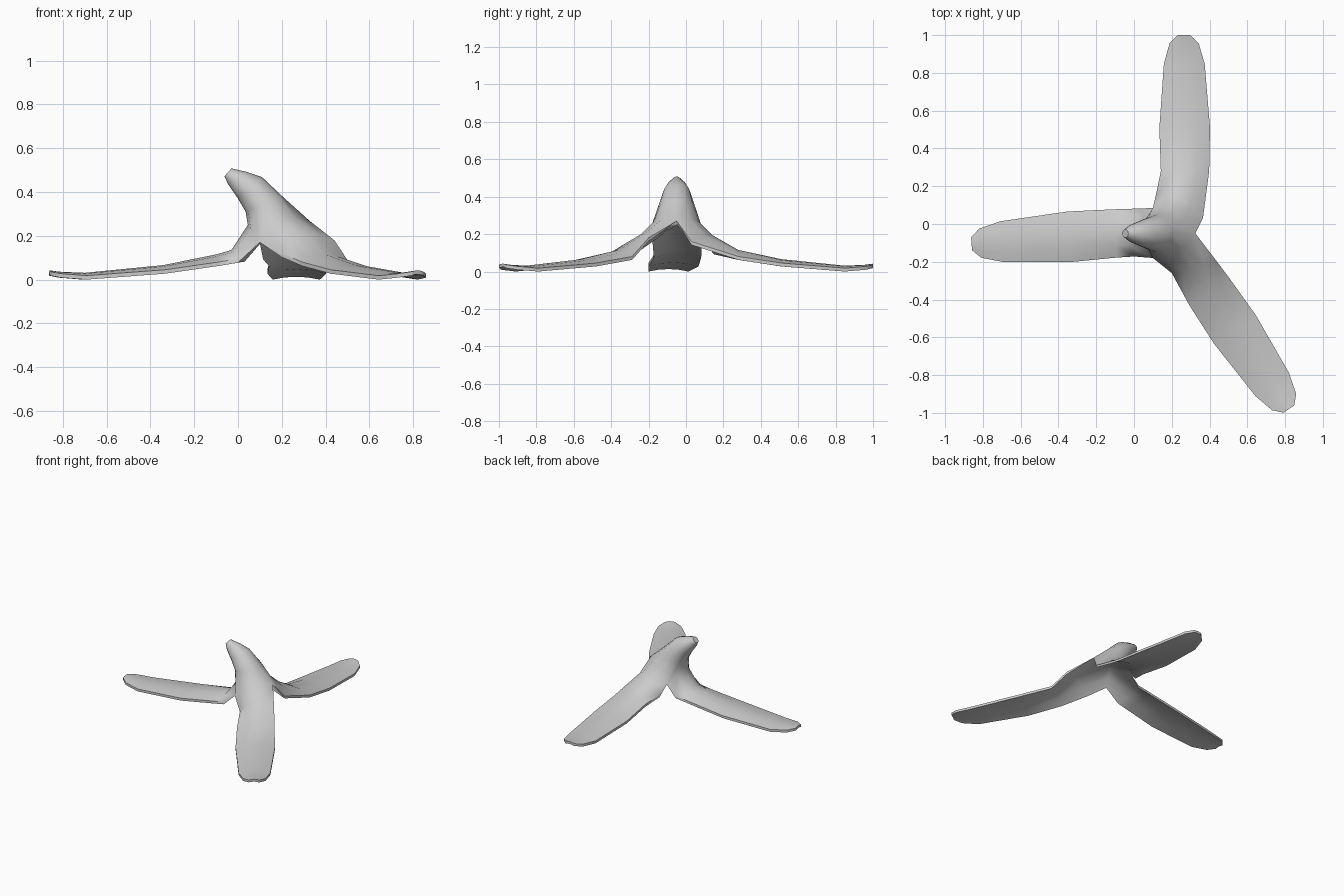
import bpy, bmesh, math
from mathutils import Vector as V

if "Cube" in bpy.data.objects:
    bpy.data.objects.remove(bpy.data.objects["Cube"])

THICK = 0.018

# closed stem: left end (x, z), right end (x, z), half depth in y
STEM = [(-0.062, 0.472, -0.03, 0.508, 0.022),
        (-0.045, 0.435, 0.04, 0.492, 0.05),
        (0.0, 0.37, 0.11, 0.468, 0.075),
        (0.035, 0.31, 0.205, 0.378, 0.10)]

# points where neighbouring flaps split, and the underside centre
AC, AB, BC = V((0.10, -0.18, 0.17)), V((0.10, 0.085, 0.165)), V((0.325, -0.05, 0.27))
APEX = V((0.17, -0.05, 0.24))

# each flap: root row, neck row (left, crown, right), near centre, tip centre
FLAPS = [
    ((AC, V((0.045, -0.05, 0.25)), AB),
     (V((0.0, -0.172, 0.095)), V((-0.03, -0.05, 0.135)), V((0.03, 0.082, 0.10))),
     V((-0.10, -0.05, 0)), V((-0.86, -0.105, 0))),
    ((AB, V((0.20, 0.065, 0.27)), BC),
     (V((0.115, 0.15, 0.11)), V((0.24, 0.14, 0.195)), V((0.365, 0.03, 0.16))),
     V((0.27, 0.28, 0)), V((0.265, 1.0, 0))),
    ((BC, V((0.20, -0.17, 0.27)), AC),
     (V((0.44, -0.20, 0.18)), V((0.31, -0.24, 0.20)), V((0.20, -0.26, 0.12))),
     V((0.40, -0.36, 0)), V((0.82, -0.98, 0))),
]

# shared blade rows: fraction from tip, half width, edge height, crown height
BLADE = [(1.0, 0.128, 0.08, 0.115), (0.68, 0.134, 0.045, 0.066),
         (0.21, 0.108, 0.018, 0.031), (0.06, 0.077, 0.027, 0.036),
         (0.0, 0.034, 0.036, 0.042)]


def across(l, m, r):
    """Five points on the arc through left edge, crown and right edge."""
    return [l * ((1 - t) * (1 - 2 * t)) + m * (4 * t * (1 - t)) + r * (t * (2 * t - 1))
            for t in (0, 0.25, 0.5, 0.75, 1)]


def stem_row(ring, flap):
    ax, az, bx, bz, ry = ring
    row = []
    for i in range(5):
        a = math.radians(240 - 120 * flap - 30 * i)
        k = (1 + math.cos(a)) / 2
        row.append(V((ax + (bx - ax) * k, -0.05 + ry * math.sin(a), az + (bz - az) * k)))
    return row


bm = bmesh.new()


def face(*pts):
    bm.faces.new([bm.verts.new(p) for p in pts])


def skin(rows):
    for r0, r1 in zip(rows, rows[1:]):
        for i in range(len(r0) - 1):
            face(r0[i], r0[i + 1], r1[i + 1], r1[i])


tip_cap = []
for k, (root, neck, near, tip) in enumerate(FLAPS):
    # outer skin from stem tip to flap end
    stem = [stem_row(r, k) for r in STEM]
    tip_cap += stem[0][:4]
    d = (tip - near).normalized()
    left = V((-d.y, d.x, 0))
    blade = [across(*neck)]
    for f, w, ze, zc in BLADE:
        c = tip.lerp(near, f)
        blade.append(across(c + left * w + V((0, 0, ze)), c + V((0, 0, zc)),
                            c - left * w + V((0, 0, ze))))
    outer_root = across(*root)
    skin(stem + [outer_root] + blade)
    # underside meeting in the middle
    l, r = root[0], root[2]
    under = [[l, l.lerp(APEX, 0.5), APEX, r.lerp(APEX, 0.5), r]]
    under += [[p - V((0, 0, THICK)) for p in row] for row in blade]
    skin(under)
    # cut rim along both sides and the end
    for i in (0, 4):
        skin([[row[i] for row in [outer_root] + blade], [row[i] for row in under]])
    skin([blade[-1], under[-1]])
face(*tip_cap)

bmesh.ops.remove_doubles(bm, verts=bm.verts[:], dist=0.0005)
bmesh.ops.dissolve_degenerate(bm, edges=bm.edges[:], dist=0.0005)
bmesh.ops.recalc_face_normals(bm, faces=bm.faces[:])
mesh = bpy.data.meshes.new("fruit_peel")
bm.to_mesh(mesh)
bm.free()
peel = bpy.data.objects.new("fruit_peel", mesh)
bpy.context.collection.objects.link(peel)
bpy.context.view_layer.objects.active = peel
peel.select_set(True)
bpy.ops.object.shade_smooth_by_angle(angle=math.radians(50))
